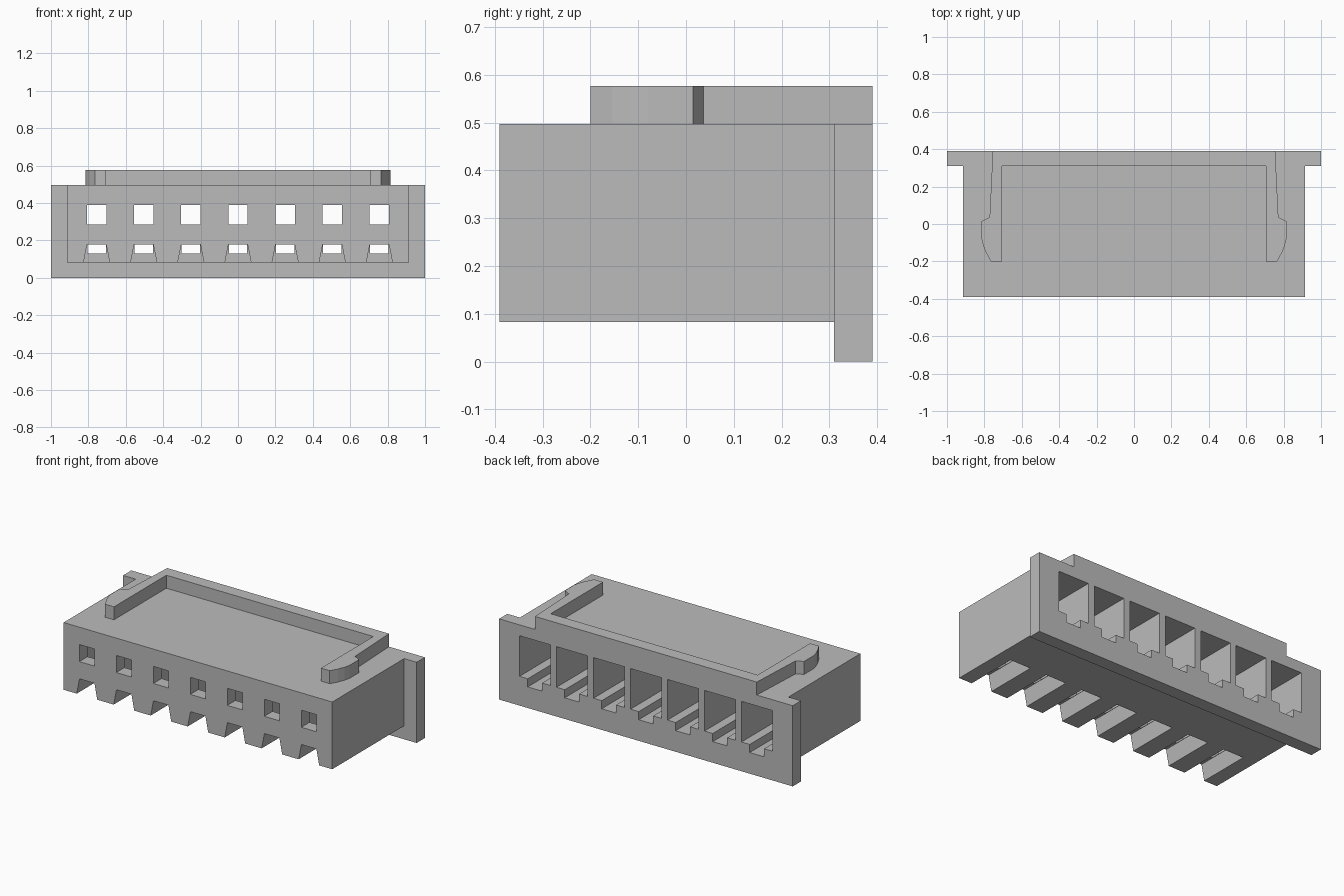
import bpy
import bmesh

if "Cube" in bpy.data.objects:
    bpy.data.objects.remove(bpy.data.objects["Cube"], do_unlink=True)

grey = bpy.data.materials.new("housing_grey")
grey.use_nodes = True
grey.diffuse_color = (0.5, 0.5, 0.5, 1)
grey.node_tree.nodes["Principled BSDF"].inputs["Base Color"].default_value = (0.5, 0.5, 0.5, 1)

COUNT, PITCH = 7, 0.252
CENTRES = [(i - (COUNT - 1) / 2) * PITCH for i in range(COUNT)]


def add_prism(bm, base, offset):
    """Extrude a flat outline along an offset."""
    face = bm.faces.new([bm.verts.new(p) for p in base])
    out = bmesh.ops.extrude_face_region(bm, geom=[face])
    moved = [v for v in out["geom"] if isinstance(v, bmesh.types.BMVert)]
    bmesh.ops.translate(bm, verts=moved, vec=offset)


def make_object(name, prisms):
    bm = bmesh.new()
    for base, offset in prisms:
        add_prism(bm, base, offset)
    bmesh.ops.recalc_face_normals(bm, faces=bm.faces)
    mesh = bpy.data.meshes.new(name)
    bm.to_mesh(mesh)
    bm.free()
    mesh.materials.append(grey)
    obj = bpy.data.objects.new(name, mesh)
    bpy.context.collection.objects.link(obj)
    return obj


def tapered(cx, bottom_half, top_half, y0, y1, z0, z1):
    """Prism along y with a rectangular or trapezoid section."""
    base = [(cx - bottom_half, y0, z0), (cx + bottom_half, y0, z0),
            (cx + top_half, y0, z1), (cx - top_half, y0, z1)]
    return base, (0, y1 - y0, 0)


def combine(target, tool, operation):
    mod = target.modifiers.new(tool.name, "BOOLEAN")
    mod.object, mod.operation, mod.solver = tool, operation, "EXACT"
    bpy.context.view_layer.objects.active = target
    bpy.ops.object.modifier_apply(modifier=mod.name)
    bpy.data.objects.remove(tool, do_unlink=True)


# Main block with the wider, deeper flange at the back
housing = make_object("housing", [tapered(0, 0.915, 0.915, -0.39, 0.35, 0.083, 0.497)])
flange = make_object("back_flange", [tapered(0, 1, 1, 0.31, 0.39, 0, 0.497)])
combine(housing, flange, "UNION")

# Repeated openings: half widths at bottom and top, y range, z range
openings = {
    "contact_cavity": (0.105, 0.105, -0.31, 0.5, 0.18, 0.43),
    "floor_channel": (0.049, 0.049, -0.3, 0.5, 0.13, 0.25),
    "front_window": (0.052, 0.052, -0.5, -0.2, 0.285, 0.39),
    "bottom_slot": (0.08, 0.051, -0.5, -0.06, 0.03, 0.179),
}
for name, size in openings.items():
    cutter = make_object(name, [tapered(cx, *size) for cx in CENTRES])
    combine(housing, cutter, "DIFFERENCE")

# Raised U-shaped rim with hooked arms
half = [(0.755, 0.39), (0.772, 0.037), (0.815, 0.015), (0.815, -0.08),
        (0.806, -0.115), (0.79, -0.155), (0.765, -0.2), (0.705, -0.2), (0.705, 0.31)]
outline = half + [(-x, y) for x, y in reversed(half)]
make_object("locking_rim", [([(x, y, 0.497) for x, y in outline], (0, 0, 0.08))])
